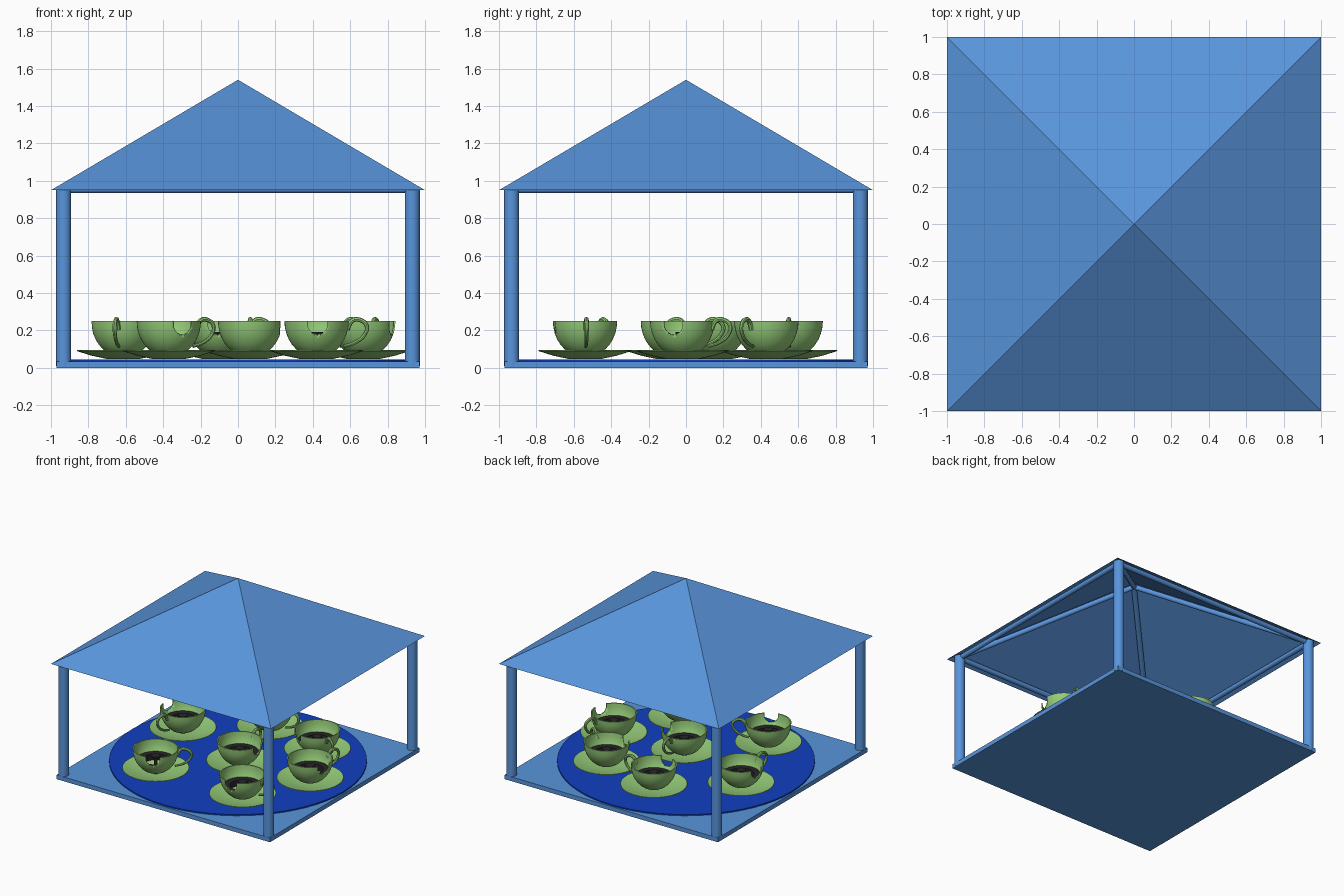
import bpy, bmesh
from math import radians, sin, cos, pi
from mathutils import Vector

if "Cube" in bpy.data.objects:
    bpy.data.objects.remove(bpy.data.objects["Cube"])


def material(name, rgb):
    m = bpy.data.materials.new(name)
    m.diffuse_color = (*rgb, 1)
    m.use_nodes = True
    m.node_tree.nodes["Principled BSDF"].inputs["Base Color"].default_value = m.diffuse_color
    return m


BLUE = material("frame_blue", (0.10, 0.30, 0.72))
DECK = material("deck_blue", (0.005, 0.05, 0.52))
GREEN = material("cup_green", (0.30, 0.60, 0.19))
DARK = material("seat_dark", (0.02, 0.02, 0.02))


def finish(o, name, mat, smooth=True):
    o.name = name
    o.data.materials.append(mat)
    if smooth:
        bpy.ops.object.select_all(action='DESELECT')
        o.select_set(True)
        bpy.context.view_layer.objects.active = o
        bpy.ops.object.shade_smooth_by_angle()
    return o


def rod(name, a, b, r, mat, n=16):
    a, b = Vector(a), Vector(b)
    bpy.ops.mesh.primitive_cylinder_add(vertices=n, radius=r, depth=(b - a).length,
                                        location=(a + b) / 2)
    o = bpy.context.object
    o.rotation_euler = (b - a).to_track_quat('Z', 'Y').to_euler()
    return finish(o, name, mat)


def lathe(name, profile, mat, closed=True, n=48):
    """Spin a closed (radius, height) profile around z."""
    bm = bmesh.new()
    vs = [bm.verts.new((r, 0, z)) for r, z in profile]
    es = [bm.edges.new(p) for p in zip(vs, vs[1:])]
    if closed:
        es.append(bm.edges.new((vs[-1], vs[0])))
    bmesh.ops.spin(bm, geom=vs + es, cent=(0, 0, 0), axis=(0, 0, 1),
                   angle=2 * pi, steps=n, use_duplicate=False)
    bmesh.ops.remove_doubles(bm, verts=bm.verts, dist=1e-5)
    bmesh.ops.recalc_face_normals(bm, faces=bm.faces)
    me = bpy.data.meshes.new(name)
    bm.to_mesh(me)
    bm.free()
    o = bpy.data.objects.new(name, me)
    bpy.context.collection.objects.link(o)
    return finish(o, name, mat)


# Floor slab and round deck
bpy.ops.mesh.primitive_cube_add(size=1, location=(0, 0, 0.0175))
slab = bpy.context.object
slab.scale = (1.94, 1.94, 0.035)
finish(slab, "floor_slab", BLUE, False)
bpy.ops.mesh.primitive_cylinder_add(vertices=64, radius=0.96, depth=0.03, location=(0, 0, 0.03))
finish(bpy.context.object, "round_deck", DECK)

# Corner posts, eave beams and roof rafters
corners = [(1, 1), (-1, 1), (-1, -1), (1, -1)]
P = 0.932
for i, (sx, sy) in enumerate(corners):
    nx, ny = corners[(i + 1) % 4]
    rod(f"post_{i}", (sx * P, sy * P, 0.01), (sx * P, sy * P, 0.965), 0.04, BLUE, 24)
    rod(f"eave_beam_{i}", (sx * P, sy * P, 0.955), (nx * P, ny * P, 0.955), 0.02, BLUE)
    rod(f"rafter_{i}", (sx * P, sy * P, 0.962), (0, 0, 1.51), 0.02, BLUE)

# Pyramid roof, open underneath
bm = bmesh.new()
top = bm.verts.new((0, 0, 1.54))
eave = [bm.verts.new((x, y, 0.95)) for x, y in corners]
for i in range(4):
    bm.faces.new((eave[i], eave[(i + 1) % 4], top))
me = bpy.data.meshes.new("roof")
bm.to_mesh(me)
bm.free()
roof = bpy.data.objects.new("roof", me)
bpy.context.collection.objects.link(roof)
finish(roof, "roof", BLUE, False)

# Saucer and cup bowl
saucer = lathe("saucer", [(0, 0.048), (0.09, 0.048), (0.17, 0.065), (0.25, 0.09),
                          (0.248, 0.094), (0.17, 0.073), (0.09, 0.058), (0, 0.056)],
               GREEN, False)
R = 0.172
arc = [radians(a) for a in range(0, 91, 10)]
outer = [(R * sin(a), 0.25 - 0.195 * cos(a)) for a in arc]
inner = [((R - 0.009) * sin(a), 0.25 - 0.185 * cos(a)) for a in reversed(arc)]
cup = lathe("cup", outer + inner, GREEN, False)

# U-shaped doorway cut through the rim on the -y side
cut = rod("doorway_cutter", (0, -0.3, 0.232), (0, -0.08, 0.232), 0.053, GREEN, 32)
bm = bmesh.new()
bm.from_mesh(cut.data)
for v in bm.verts:  # stretch the upper half of the cutter above the rim
    w = cut.rotation_euler.to_matrix() @ v.co
    if w.z > -0.001:
        w.z += 0.1
    v.co = cut.rotation_euler.to_matrix().inverted() @ w
bm.to_mesh(cut.data)
bm.free()
mod = cup.modifiers.new("doorway", 'BOOLEAN')
mod.object = cut
mod.operation = 'DIFFERENCE'
mod.solver = 'EXACT'
bpy.ops.object.select_all(action='DESELECT')
cup.select_set(True)
bpy.context.view_layer.objects.active = cup
bpy.ops.object.modifier_apply(modifier=mod.name)
bpy.data.objects.remove(cut)

# Ear handle on the +x side
cu = bpy.data.curves.new("handle", 'CURVE')
cu.dimensions = '3D'
cu.bevel_depth = 0.012
cu.bevel_resolution = 2
cu.resolution_u = 6
cu.use_fill_caps = True
pts = [(0.163, 0.205), (0.19, 0.252), (0.225, 0.258), (0.268, 0.225),
       (0.255, 0.175), (0.205, 0.135), (0.145, 0.115)]
sp = cu.splines.new('BEZIER')
sp.bezier_points.add(len(pts) - 1)
for i, (bp, (x, z)) in enumerate(zip(sp.bezier_points, pts)):
    bp.co = (x, 0, z)
    bp.handle_left_type = bp.handle_right_type = 'AUTO'
    bp.radius = 1.15 - 0.07 * i
handle = bpy.data.objects.new("handle", cu)
bpy.context.collection.objects.link(handle)
bpy.ops.object.select_all(action='DESELECT')
handle.select_set(True)
bpy.context.view_layer.objects.active = handle
bpy.ops.object.convert(target='MESH')
handle = finish(bpy.context.object, "handle", GREEN)

# Bench ring and central wheel inside the cup
bench = lathe("bench", [(0.095, 0.11), (0.13, 0.125), (0.145, 0.16), (0.095, 0.16)], DARK)
wheel = lathe("wheel", [(0, 0.06), (0.012, 0.06), (0.012, 0.18), (0.035, 0.182),
                        (0.035, 0.192), (0, 0.192)], DARK, False, 24)

# Seven cups: x, y, turn in degrees (0 = doorway to the front)
rides = [(0.065, -0.07, 90), (-0.37, -0.54, 27), (-0.613, 0.16, 260), (-0.10, 0.56, -3),
         (0.42, 0.43, -30), (0.67, -0.02, 73), (0.42, -0.54, 2)]
parts = [saucer, cup, handle, bench, wheel]
for k, (x, y, turn) in enumerate(rides):
    for p in parts:
        o = p if k == len(rides) - 1 else p.copy()
        if o is not p:
            bpy.context.collection.objects.link(o)
        o.name = f"{p.name.split('.')[0]}_{k}" if o is not p else f"{p.name}_{k}"
        o.location = (x, y, 0)
        o.rotation_euler = (0, 0, radians(turn))
